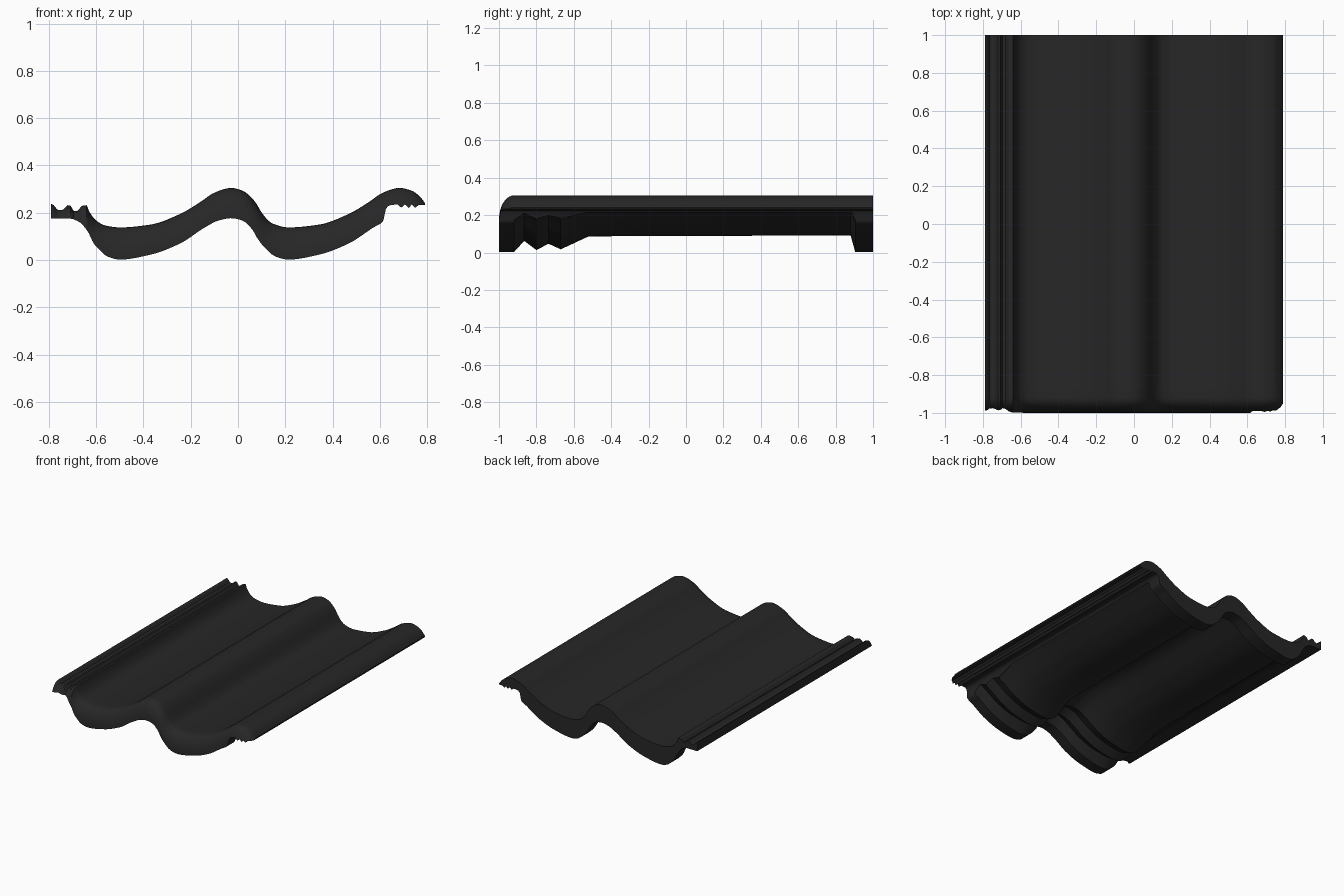
import bpy, bmesh, math

if "Cube" in bpy.data.objects:
    bpy.data.objects.remove(bpy.data.objects["Cube"])

# Cross-section: one wave period, repeated for the second trough
PERIOD = 0.713
top_wave = [(-.50, .138), (-.37, .15), (-.245, .195), (-.16, .245), (-.10, .285), (-.03, .305),
            (.02, .293), (.07, .25), (.105, .193), (.145, .155)]
low_wave = [(-.50, .002), (-.37, .023), (-.245, .07), (-.14, .138), (-.08, .168), (-.03, .177),
            (.02, .167), (.06, .13), (.085, .087), (.12, .045), (.16, .014)]


def shifted(points):
    return [(x + PERIOD, z) for x, z in points]


# Interlocking grooves: upper side of the left edge, under side of the right edge
top = ([(-.79, .237), (-.78, .233), (-.765, .214), (-.75, .211), (-.735, .217), (-.72, .232),
        (-.708, .23), (-.695, .208), (-.68, .208), (-.66, .229), (-.64, .232), (-.63, .207),
        (-.60, .167), (-.56, .146)] + top_wave + shifted(top_wave[:6])
       + [(.735, .293), (.77, .268), (.79, .242)])
low = ([(-.79, .175), (-.71, .175), (-.67, .16), (-.635, .12), (-.61, .07), (-.585, .042),
        (-.55, .014)] + low_wave + shifted(low_wave[:4])
       + [(.613, .163), (.625, .215), (.64, .231), (.675, .235), (.69, .222), (.705, .235),
          (.722, .221), (.735, .235), (.75, .221), (.765, .233), (.79, .233)])


def curve(points, x):
    """Smooth interpolation that does not overshoot its points."""
    n = len(points)
    s = [(points[i+1][1] - points[i][1]) / (points[i+1][0] - points[i][0]) for i in range(n - 1)]

    def slope(i):
        if i == 0 or i == n - 1:
            return s[min(i, n - 2)]
        a, b = s[i-1], s[i]
        return 2 * a * b / (a + b) if a * b > 0 else 0
    i = max(k for k in range(n - 1) if k == 0 or points[k][0] <= x)
    h = points[i+1][0] - points[i][0]
    t = (x - points[i][0]) / h
    return (points[i][1] * (1 + 2*t) * (1-t)**2 + points[i+1][1] * t*t * (3 - 2*t)
            + h * (slope(i) * t * (1-t)**2 + slope(i+1) * t*t * (t - 1)))


# Samples across the width: regular steps plus every groove point
xs = sorted({round(-.79 + .0158 * i, 4) for i in range(101)}
            | {round(p[0], 4) for p in top + low if p[0] < -.55 or p[0] > .6})

# Underside hollow along the length: (y, fraction of thickness removed)
hollow = [(-.865, .44), (-.80, .08), (-.735, .33), (-.67, .11), (-.52, .62),
          (-.1, .635), (.4, .645), (.88, .66), (.905, 0), (1, 0)]
NOSE = 8


def body_weight(x):
    if x > .6:
        return max(0, min(1, (.625 - x) / .012))
    return max(0, min(1, (x + .66) / .06))


bm = bmesh.new()
upper, lower = [], []
for x in xs:
    zt, zb = curve(top, x), curve(low, x)
    # Rounded nose at the front edge, ending where it meets the underside
    amax = math.acos(1 - min(1, (zt - zb) / .13))
    up, lo = [], []
    for k in range(NOSE + 1):
        a = amax * (1 - k / NOSE)
        y = -.92 - .08 * math.sin(a)
        up.append(bm.verts.new((x, y, zt - .13 * (1 - math.cos(a)))))
        lo.append(bm.verts.new((x, y, zb)))
    for y, f in hollow:
        up.append(bm.verts.new((x, y, zt)))
        lo.append(bm.verts.new((x, y, zb + (zt - zb) * f * body_weight(x))))
    upper.append(up)
    lower.append(lo)


def skin(a, b):
    for j in range(len(a) - 1):
        bm.faces.new((a[j], b[j], b[j+1], a[j+1]))


for i in range(len(xs) - 1):
    skin(upper[i], upper[i+1])
    skin(lower[i+1], lower[i])
# Side walls, front and back ends
skin(lower[0], upper[0])
skin(upper[-1], lower[-1])
skin([c[0] for c in upper], [c[0] for c in lower])
skin([c[-1] for c in lower], [c[-1] for c in upper])
bmesh.ops.remove_doubles(bm, verts=bm.verts[:], dist=.0002)
bmesh.ops.recalc_face_normals(bm, faces=bm.faces[:])

mesh = bpy.data.meshes.new("roof_tile")
bm.to_mesh(mesh)
bm.free()
tile = bpy.data.objects.new("roof_tile", mesh)
bpy.context.collection.objects.link(tile)

# Dark slate colour
mat = bpy.data.materials.new("dark_slate")
mat.diffuse_color = (.02, .02, .02, 1)
mat.use_nodes = True
mat.node_tree.nodes["Principled BSDF"].inputs["Base Color"].default_value = mat.diffuse_color
mesh.materials.append(mat)

bpy.context.view_layer.objects.active = tile
tile.select_set(True)
bpy.ops.object.shade_smooth_by_angle(angle=math.radians(35))
